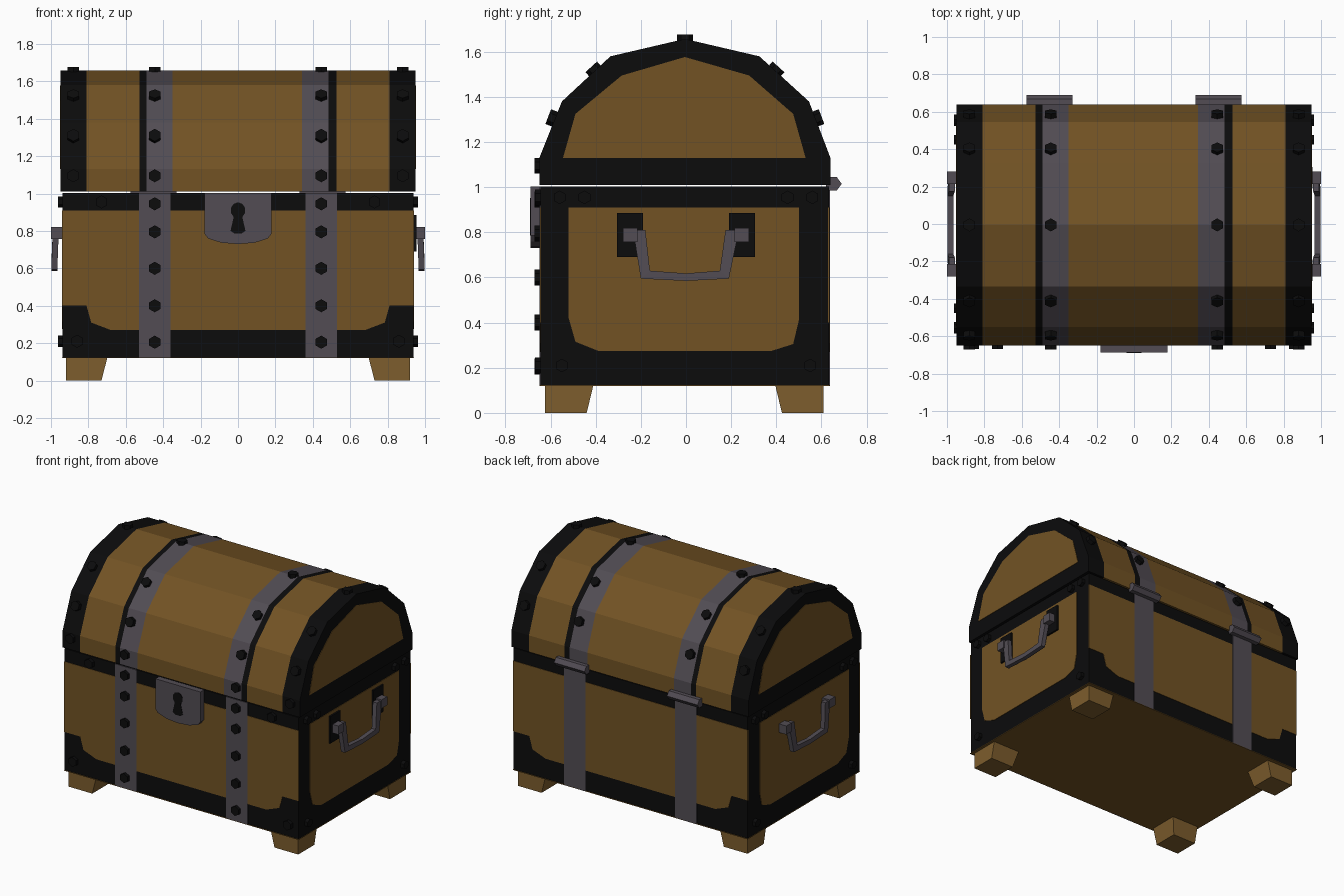
import bpy, bmesh, math
from mathutils import Vector

if "Cube" in bpy.data.objects:
    bpy.data.objects.remove(bpy.data.objects["Cube"])


def material(name, rgb):
    m = bpy.data.materials.new(name)
    m.diffuse_color = (*rgb, 1)
    m.use_nodes = True
    m.node_tree.nodes["Principled BSDF"].inputs["Base Color"].default_value = m.diffuse_color
    return m


WOOD = material("brown wood", (0.168, 0.086, 0.0175))
FOOT = material("light wood", (0.205, 0.110, 0.026))
IRON = material("black iron", (0.0035, 0.0035, 0.0037))
STEEL = material("grey steel", (0.084, 0.073, 0.088))


def finish(name, bm, *mats):
    bmesh.ops.recalc_face_normals(bm, faces=bm.faces)
    me = bpy.data.meshes.new(name)
    bm.to_mesh(me)
    bm.free()
    for m in mats:
        me.materials.append(m)
    ob = bpy.data.objects.new(name, me)
    bpy.context.collection.objects.link(ob)
    return ob


def loft(name, rings, mat):
    """Closed solid through rings of equal point count."""
    bm = bmesh.new()
    vs = [[bm.verts.new(p) for p in r] for r in rings]
    n = len(vs[0])
    for a, b in zip(vs, vs[1:]):
        for i in range(n):
            j = (i + 1) % n
            bm.faces.new((a[i], a[j], b[j], b[i]))
    bm.faces.new(vs[0])
    bm.faces.new(vs[-1])
    return finish(name, bm, mat)


def plate_y(name, pts, y0, y1, mat):
    return loft(name, [[(x, y, z) for x, z in pts] for y in (y0, y1)], mat)


def plate_x(name, pts, x0, x1, mat):
    return loft(name, [[(x, y, z) for y, z in pts] for x in (x0, x1)], mat)


def rect(a0, a1, z0, z1):
    return [(a0, z0), (a1, z0), (a1, z1), (a0, z1)]


def rivets(name, spots, r=0.035, h=0.022):
    """Hexagonal studs, spots = (position, normal)."""
    bm = bmesh.new()
    for p, nrm in spots:
        n = Vector(nrm).normalized()
        rot = n.to_track_quat('Z', 'Y').to_matrix().to_4x4()
        rot.translation = Vector(p) + n * (h / 2 - 0.005)
        bmesh.ops.create_cone(bm, cap_ends=True, segments=6, radius1=r,
                              radius2=r, depth=h + 0.01, matrix=rot)
    return finish(name, bm, IRON)


W, F, B = 0.94, -0.65, 0.638      # body half width, front y, back y
Z0, Z1 = 0.12, 1.003              # body bottom and top

# Body: iron box with painted panels
plate_y("body", rect(-W + .003, W - .003, Z0 + .003, Z1), F + .005, B - .005, IRON)
loft("floor_panel", [[(-W, F, z), (W, F, z), (W, B, z), (-W, B, z)]
                     for z in (Z0, Z0 + .004)], WOOD)
half = [(W, .91), (W, .40), (.81, .40), (.785, .31), (.68, .27)]
panel = half + [(-x, z) for x, z in reversed(half)]
plate_y("front_panel", panel, F + .002, F + .008, WOOD)
plate_y("back_panel", panel, B - .002, B - .008, WOOD)
side = [(-.52, .91), (-.52, .42), (-.49, .315), (-.39, .275),
        (.38, .275), (.475, .305), (.50, .41), (.50, .91)]
for s, label in ((-1, "left"), (1, "right")):
    plate_x(label + "_panel", side, s * (W - .006), s * (W + .001), WOOD)
    # Straps on the front and back of the body
    st = rect(s * .36, s * .53, Z0, Z1)
    plate_y(label + "_front_strap", st, F, F + .007, STEEL)
    plate_y(label + "_back_strap", st, B, B - .007, STEEL)

# Lid: arched shell, coloured by column across x
arch = [(-.65, 1.01), (-.65, 1.13), (-.55, 1.38), (-.335, 1.58), (-.005, 1.657),
        (.325, 1.58), (.545, 1.38), (.64, 1.13), (.64, 1.01)]
cols = [-.95, -.81, -.527, -.49, -.35, .343, .484, .527, .81, .95]
tints = [1, 0, 1, 2, 0, 2, 1, 0, 1]
bm = bmesh.new()
vs = [[bm.verts.new((x, y, z)) for y, z in arch] for x in cols]
for c, t in enumerate(tints):
    for i in range(len(arch)):
        j = (i + 1) % len(arch)
        f = bm.faces.new((vs[c][i], vs[c][j], vs[c + 1][j], vs[c + 1][i]))
        f.material_index = t
for ring in (vs[0], vs[-1]):
    bm.faces.new(ring).material_index = 1
finish("lid", bm, WOOD, IRON, STEEL)
end = [(-.545, 1.13), (-.49, 1.325), (-.285, 1.495), (-.005, 1.577),
       (.28, 1.495), (.475, 1.325), (.53, 1.13)]
for s, label in ((-1, "left"), (1, "right")):
    plate_x(label + "_lid_panel", end, s * .945, s * .953, WOOD)

# Rivets on the straps, corners and lid
front = [((s * .445, F, z), (0, -1, 0)) for s in (-1, 1)
         for z in (.205, .40, .60, .795, .945)]
front += [((s * x, F + .003, z), (0, -1, 0)) for s in (-1, 1)
          for x, z in ((.73, .955), (.86, .21))]
rivets("front_rivets", front)
lid = []
for s in (-1, 1):
    for x in (.445, .88):
        lid += [((s * x, F, 1.095), (0, -1, 0)), ((s * x, -.005, 1.655), (0, 0, 1))]
        for d in (-1, 1):
            lid += [((s * x, -.005 + d * .585, 1.305), (0, d * .25, .095)),
                    ((s * x, -.005 + d * .40, 1.517), (0, d * .2, .22))]
rivets("lid_rivets", lid)
rivets("side_rivets", [((s * W, d * y, z), (s, 0, 0)) for s in (-1, 1)
                       for d in (-1, 1) for y, z in ((.55, .21), (.56, .955), (.45, .955))],
       r=.03)

# Lock with keyhole
shield = [(-.18, 1.003), (-.18, .785), (-.16, .76), (-.09, .737), (0, .73),
          (.09, .737), (.16, .76), (.18, .785), (.18, 1.003)]
plate_y("lock_plate", shield, -.688, F + .003, STEEL)
hole = [(.04 * math.cos(a), .91 + .043 * math.sin(a))
        for a in (math.radians(-55 + 290 * k / 8) for k in range(9))]
plate_y("keyhole", hole + [(-.04, .80), (-.02, .787), (.02, .787), (.04, .80)],
        -.691, -.686, IRON)

# Hinges on the back
hinge = [(.62, .985), (.668, .985), (.69, 1.015), (.668, 1.045), (.62, 1.045)]
for s, label in ((-1, "left"), (1, "right")):
    plate_x(label + "_hinge", hinge, s * .33, s * .575, STEEL)

# Side handles: bent bar with two mounts; backing plates on the right side only
outer = [(-.235, .81), (-.20, .595), (0, .585), (.19, .595), (.235, .81)]
inner = [(.175, .81), (.15, .63), (0, .618), (-.16, .63), (-.18, .81)]
for s, label in ((-1, "left"), (1, "right")):
    bm = bmesh.new()
    rows = []
    for (oy, oz), (iy, iz) in zip(outer, reversed(inner)):
        lean = .008 if oz < .7 else 0
        rows.append([bm.verts.new((s * (x + lean), y, z)) for x, y, z in
                     ((.958, oy, oz), (.99, oy, oz), (.99, iy, iz), (.958, iy, iz))])
    for a, b in zip(rows, rows[1:]):
        for i in range(4):
            bm.faces.new((a[i], a[(i + 1) % 4], b[(i + 1) % 4], b[i]))
    bm.faces.new(rows[0])
    bm.faces.new(rows[-1])
    finish(label + "_handle", bm, STEEL)
    for d in (-1, 1):
        plate_x(label + "_handle_mount", rect(d * .215, d * .28, .758, .82),
                s * .935, s * 1.0, STEEL)
        if s > 0:
            plate_x("handle_backing", rect(d * .19, d * .305, .69, .885),
                    .935, .954, IRON)

# Feet, tapered on the inner sides
for sx in (-1, 1):
    for sy, yo in ((-1, .625), (1, .61)):
        loft("foot", [[(sx * .92, sy * yo, z), (sx * xi, sy * yo, z),
                       (sx * xi, sy * yi, z), (sx * .92, sy * yi, z)]
                      for z, xi, yi in ((0, .73, yo - .185), (.125, .698, yo - .215))], FOOT)
